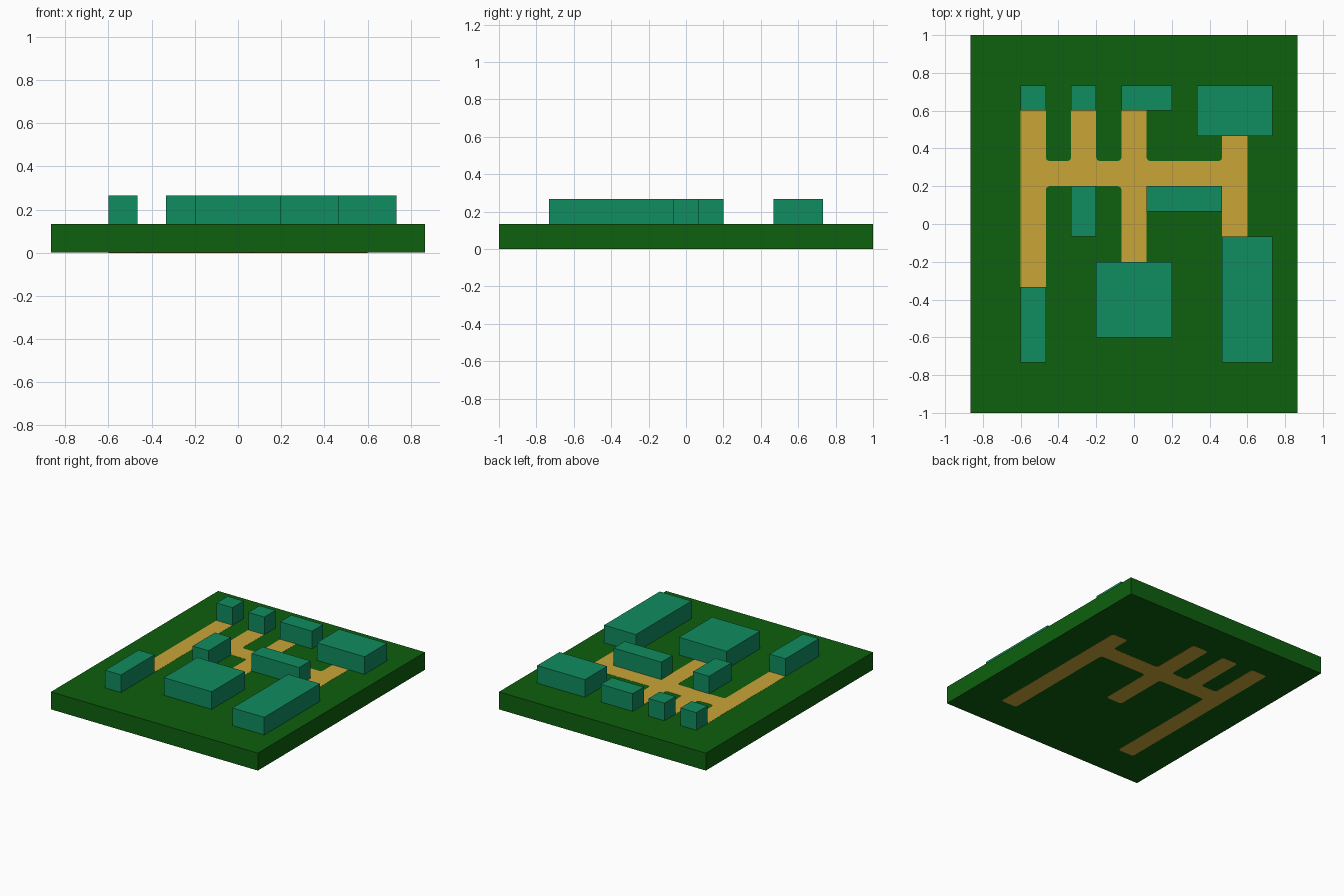
import bpy, bmesh

if "Cube" in bpy.data.objects:
    bpy.data.objects.remove(bpy.data.objects["Cube"])

U = 1 / 15          # plan module
H = 2 * U           # board thickness, also block height
LIP = 0.001         # path stands proud of the board by this much


def material(name, rgb):
    m = bpy.data.materials.new(name)
    m.diffuse_color = (*rgb, 1)
    m.use_nodes = True
    m.node_tree.nodes["Principled BSDF"].inputs["Base Color"].default_value = m.diffuse_color
    return m


GREEN = material("dark green", (0.0044, 0.115, 0.0044))
TEAL = material("teal green", (0.005, 0.265, 0.118))
TAN = material("sandy yellow", (0.59, 0.375, 0.039))


def prism(name, outline, z0, z1, mat, corner=0.0):
    """Extrude a plan outline (in modules) from z0 to z1, with optional rounded corners."""
    bm = bmesh.new()
    face = bm.faces.new([bm.verts.new((x * U, y * U, z0)) for x, y in outline])
    if corner:
        bmesh.ops.bevel(bm, geom=bm.verts[:], offset=corner, segments=2,
                        profile=0.5, affect='VERTICES')
    res = bmesh.ops.extrude_face_region(bm, geom=bm.faces[:])
    top = [v for v in res["geom"] if isinstance(v, bmesh.types.BMVert)]
    bmesh.ops.translate(bm, verts=top, vec=(0, 0, z1 - z0))
    bmesh.ops.recalc_face_normals(bm, faces=bm.faces)
    me = bpy.data.meshes.new(name)
    bm.to_mesh(me)
    bm.free()
    me.materials.append(mat)
    ob = bpy.data.objects.new(name, me)
    bpy.context.collection.objects.link(ob)
    return ob


def rect(x0, x1, y0, y1):
    return [(x0, y0), (x1, y0), (x1, y1), (x0, y1)]


# Board
prism("board", rect(-13, 13, -15, 15), LIP, H, GREEN)

# Branching path, showing on both the top and the underside of the board
prism("path", [(-9, -10.9), (-7, -10.9), (-7, 3), (-1, 3), (-1, -3.3), (1, -3.3),
               (1, 3), (7, 3), (7, -10.9), (9, -10.9), (9, 7.3), (7, 7.3),
               (7, 5), (1, 5), (1, 10.9), (-1, 10.9), (-1, 5), (-3, 5),
               (-3, 10.9), (-5, 10.9), (-5, 5), (-7, 5), (-7, 10.9), (-9, 10.9)],
      0, H + LIP, TAN, corner=0.018)

# Raised blocks: x0, x1, y0, y1
blocks = [(-9, -7, 9, 11), (-5, -3, 9, 11), (-1, 3, 9, 11), (5, 11, 7, 11),
          (-5, -3, -1, 3), (1, 7, 1, 3),
          (-9, -7, -11, -5), (-3, 3, -9, -3), (7, 11, -11, -1)]
for i, b in enumerate(blocks, 1):
    prism(f"block_{i}", rect(*b), H, 2 * H, TEAL)
